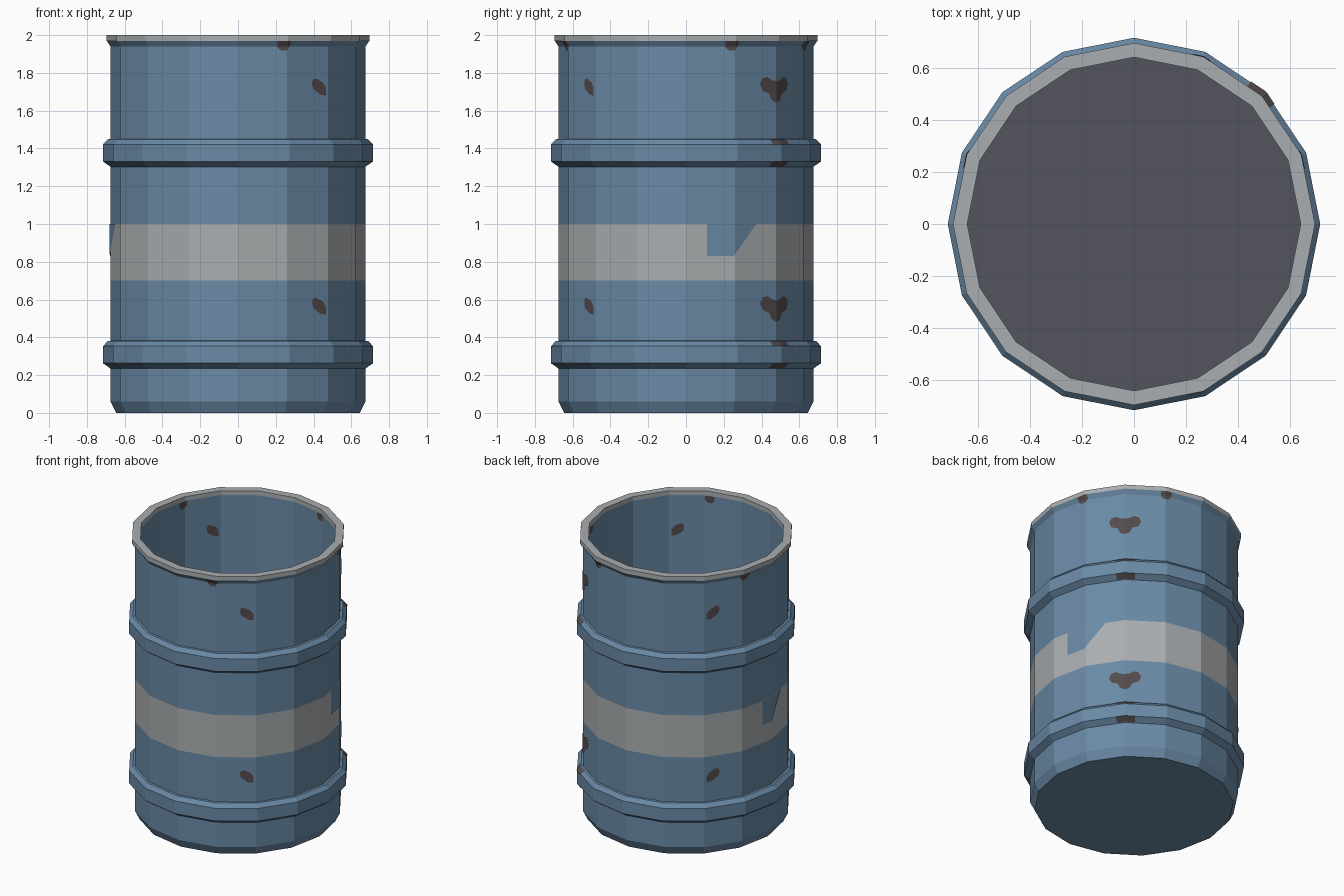
import bpy, bmesh, math

if "Cube" in bpy.data.objects:
    bpy.data.objects.remove(bpy.data.objects["Cube"])

N = 16


def material(name, rgb):
    lin = [(c / 255 / 12.92) if c < 10 else ((c / 255 + 0.055) / 1.055) ** 2.4 for c in rgb]
    m = bpy.data.materials.new(name)
    m.diffuse_color = (*lin, 1)
    m.use_nodes = True
    m.node_tree.nodes["Principled BSDF"].inputs["Base Color"].default_value = m.diffuse_color
    return m


BLUE = material("blue_paint", (106, 138, 166))
GREY = material("pale_grey", (170, 174, 176))
RUST = material("rust", (84, 74, 76))
DARK = material("dark_floor", (84, 84, 94))

# Outer wall profile (radius, height), with two hoops and a flared rim
WALL = 0.675


def hoop(z):
    return [(WALL, z), (0.715, z + 0.028), (0.715, z + 0.118), (0.69, z + 0.145), (WALL, z + 0.147)]


OUTER = ([(0.645, 0), (WALL, 0.06)] + hoop(0.235) + [(WALL, 0.70), (WALL, 1.0)]
         + hoop(1.303) + [(WALL, 1.94), (0.695, 1.97), (0.695, 2.0)])
INNER = [(0.64, 2.0), (0.64, 1.97), (0.64, 0.05)]


def on_ring(u, r, z):
    """Point on the 16-sided ring; u counts sides anticlockwise from +x."""
    k = math.floor(u)
    f = u - k
    a, b = 2 * math.pi * k / N, 2 * math.pi * (k + 1) / N
    return (r * (math.cos(a) * (1 - f) + math.cos(b) * f),
            r * (math.sin(a) * (1 - f) + math.sin(b) * f), z)


def outer_radius(z):
    for (r0, z0), (r1, z1) in zip(OUTER, OUTER[1:]):
        if z0 <= z <= z1:
            return r0 + (r1 - r0) * (z - z0) / (z1 - z0)
    return WALL


def finish(name, bm, mats):
    me = bpy.data.meshes.new(name)
    bm.to_mesh(me)
    bm.free()
    for m in mats:
        me.materials.append(m)
    ob = bpy.data.objects.new(name, me)
    bpy.context.collection.objects.link(ob)
    return ob


# Barrel shell: lathe the whole profile, colour by height
bm = bmesh.new()
rings = [[bm.verts.new(on_ring(k, r, z)) for k in range(N)] for r, z in OUTER + INNER]
for lo, hi in zip(rings, rings[1:]):
    for k in range(N):
        j = (k + 1) % N
        f = bm.faces.new((lo[k], lo[j], hi[j], hi[k]))
        z = f.calc_center_median().z
        outside = lo in rings[:len(OUTER)]
        f.material_index = 1 if z > 1.975 or (outside and 0.7 < z < 1.0) else 0
bm.faces.new(rings[0][::-1])
bm.faces.new(rings[-1]).material_index = 2
finish("barrel", bm, [BLUE, GREY, DARK])


def add_patch(bm, pts, inside=False):
    """Lay a flat (side, height) outline on the wall as a thin decal."""
    t = bmesh.new()
    t.faces.new([t.verts.new((u, z, 0)) for u, z in pts])
    cuts = [((k, 0, 0), (1, 0, 0)) for k in range(-N, N)]
    cuts += [((0, z, 0), (0, 1, 0)) for z in (1.94, 1.97)]
    for co, no in cuts:
        bmesh.ops.bisect_plane(t, geom=t.verts[:] + t.edges[:] + t.faces[:],
                               plane_co=co, plane_no=no, dist=1e-5)
    t.normal_update()
    for f in t.faces:
        vs = [v.co.copy() for v in f.verts]
        if (f.normal.z < 0) != inside:
            vs.reverse()
        mid = f.calc_center_median().x
        k = math.floor(mid)
        new = []
        for c in vs:
            u = min(max(c.x, k + 1e-6), k + 1 - 1e-6)
            r = 0.637 if inside else outer_radius(c.y) + 0.004
            new.append(bm.verts.new(on_ring(u, r, c.y)))
        bm.faces.new(new)
    t.free()


# Chipped gaps in the pale stripe
bm = bmesh.new()
add_patch(bm, [(0.43, 0.83), (0.97, 0.83), (1.51, 1.0), (0.43, 1.0)])
add_patch(bm, [(7.68, 0.83), (7.97, 0.83), (8.53, 1.0), (7.68, 1.0)])
finish("stripe_gaps", bm, [BLUE])

# Rust spots
HALF_HEART = [(2, -0.08), (2, 0.035), (1.88, 0.042), (1.78, 0.058), (1.66, 0.052),
              (1.6, 0.02), (1.66, -0.015), (1.82, -0.03), (1.88, -0.065)]
HEART = HALF_HEART[1:] + [(4 - u, z) for u, z in HALF_HEART[:1:-1]] + [(2, -0.08)]
HEART = HALF_HEART + [(4 - u, z) for u, z in HALF_HEART[:1:-1]]
HEART = [(2, -0.08)] + [(4 - u, z) for u, z in HALF_HEART[:1:-1]] + HALF_HEART[1:]
SPOT = [(-2.4, 0.02), (-2.37, -0.005), (-2.2, -0.035), (-2.07, -0.04),
        (-2.06, 0), (-2.14, 0.03), (-2.3, 0.05), (-2.38, 0.045)]
MIRROR_SPOT = [(4 - u, z) for u, z in SPOT]

bm = bmesh.new()
for z0 in (1.72, 0.56):
    for shape in (HEART, SPOT, MIRROR_SPOT):
        pts = [(u, z0 + z) for u, z in shape]
        add_patch(bm, pts)
        if z0 > 1:
            add_patch(bm, pts, inside=True)

# Rust under the rim, seen on both faces of the wall
for u0 in (-3.07, 0.93, 3.02, 7.07):
    pts = [(u0 - 0.14, 1.968), (u0 - 0.13, 1.935), (u0 - 0.05, 1.918),
           (u0 + 0.07, 1.92), (u0 + 0.14, 1.945), (u0 + 0.13, 1.968)]
    add_patch(bm, pts)
    add_patch(bm, pts, inside=True)

# Rust on the sloped edges of the hoops
for z in (0.235, 1.303):
    for a, b in ((0.002, 0.027), (0.119, 0.144)):
        add_patch(bm, [(1.8, z + a), (2.25, z + a), (2.25, z + b), (1.8, z + b)])
finish("rust_spots", bm, [RUST])
